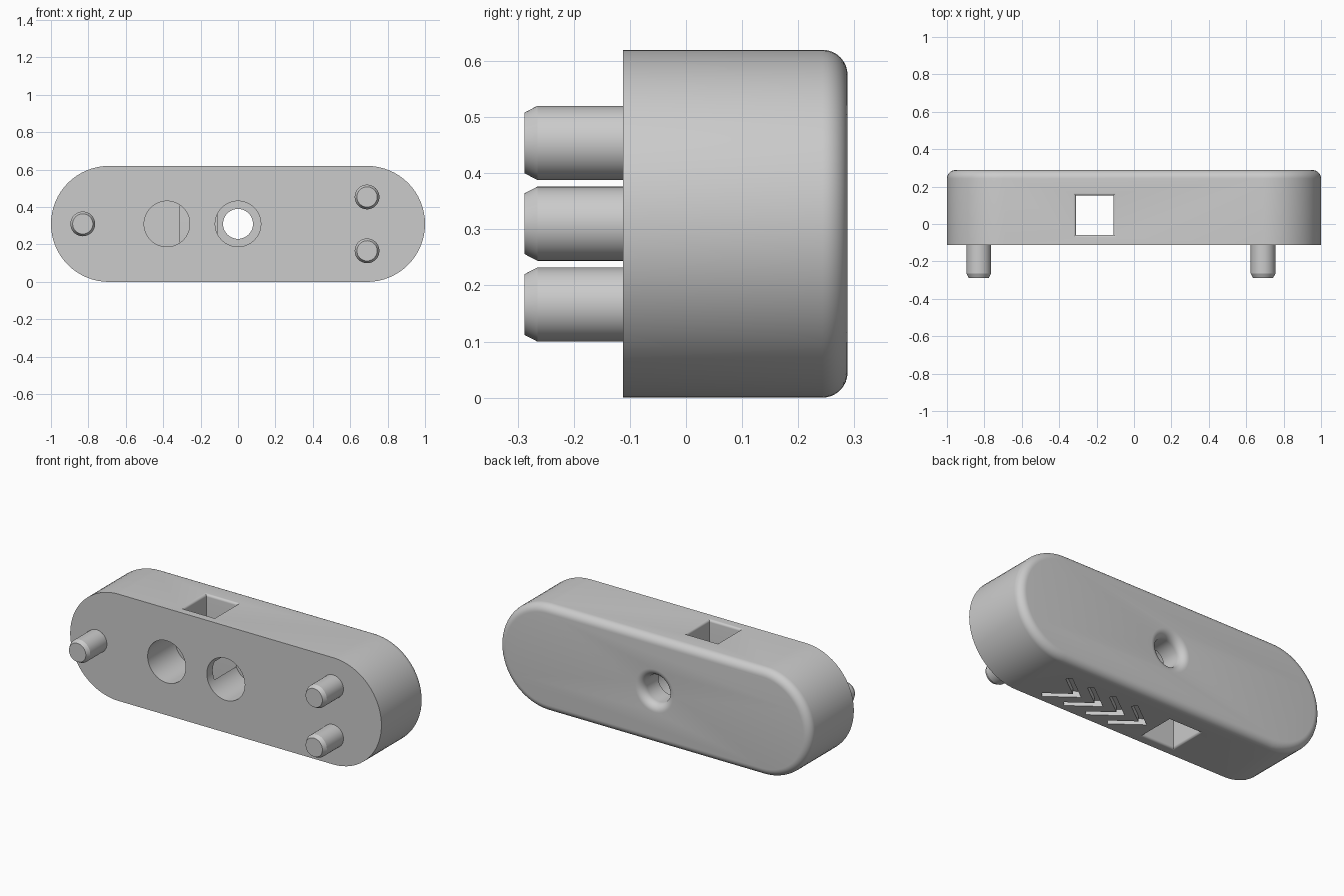
import bpy, bmesh, math

cube = bpy.data.objects.get("Cube")
if cube:
    bpy.data.objects.remove(cube, do_unlink=True)

FRONT, BACK = -0.112, 0.288
RADIUS, STRAIGHT = 0.31, 0.69
MID_Z = RADIUS

grey = bpy.data.materials.new("light grey plastic")
grey.use_nodes = True
GREY = (0.6, 0.6, 0.6, 1)
grey.diffuse_color = GREY
grey.node_tree.nodes["Principled BSDF"].inputs["Base Color"].default_value = GREY


def loft(name, rings):
    """Closed solid skinned through rings of equal point count."""
    bm = bmesh.new()
    loops = [[bm.verts.new(p) for p in ring] for ring in rings]
    n = len(loops[0])
    for a, b in zip(loops, loops[1:]):
        for i in range(n):
            j = (i + 1) % n
            bm.faces.new((a[i], a[j], b[j], b[i]))
    bm.faces.new(loops[0])
    bm.faces.new(loops[-1])
    bmesh.ops.recalc_face_normals(bm, faces=bm.faces)
    mesh = bpy.data.meshes.new(name)
    bm.to_mesh(mesh)
    bm.free()
    mesh.materials.append(grey)
    obj = bpy.data.objects.new(name, mesh)
    bpy.context.collection.objects.link(obj)
    return obj


def capsule(y, r, half, segments=32):
    """Rounded outline in the xz plane, with its ends at +-half."""
    ring = []
    for side in (1, -1):
        for i in range(segments + 1):
            a = math.pi * (i / segments - 0.5)
            ring.append((side * (half + r * math.cos(a)), y,
                         MID_Z + side * r * math.sin(a)))
    return ring


def circle(x, y, z, r, segments=64):
    return [(x + r * math.cos(t), y, z + r * math.sin(t))
            for t in (2 * math.pi * i / segments for i in range(segments))]


def lathe(name, x, z, profile):
    return loft(name, [circle(x, y, z, r) for y, r in profile])


def quarter(steps):
    return [math.pi / 2 * i / steps for i in range(steps + 1)]


def smooth(obj):
    bpy.ops.object.select_all(action='DESELECT')
    obj.select_set(True)
    bpy.context.view_layer.objects.active = obj
    bpy.ops.object.shade_smooth_by_angle(angle=math.radians(20))


def cut(target, cutter):
    mod = target.modifiers.new("cut", 'BOOLEAN')
    mod.operation, mod.solver, mod.object = 'DIFFERENCE', 'EXACT', cutter
    bpy.context.view_layer.update()
    graph = bpy.context.evaluated_depsgraph_get()
    mesh = bpy.data.meshes.new_from_object(target.evaluated_get(graph))
    target.modifiers.clear()
    target.data = mesh
    bpy.data.objects.remove(cutter, do_unlink=True)


# Body with a rounded rear edge
f = 0.045
body = loft("body", [capsule(FRONT, RADIUS, STRAIGHT)] +
            [capsule(BACK - f + f * math.sin(a), RADIUS - f + f * math.cos(a), STRAIGHT)
             for a in quarter(8)])

# Stepped through hole, flared at the rear
profile = [(FRONT - 0.05, 0.122), (0.14, 0.122), (0.14, 0.08)]
profile += [(BACK - f + f * math.sin(a), 0.08 + f - f * math.cos(a)) for a in quarter(8)]
profile.append((BACK + 0.05, 0.08 + f))
cut(body, lathe("stepped_hole", 0, MID_Z, profile))

# Blind round pocket
cut(body, lathe("pocket", -0.38, MID_Z, [(FRONT - 0.05, 0.122), (0.14, 0.122)]))


# Vertical square slot with softened lips
def rectangle(z, grow):
    cx, cy, hx, hy = -0.21, 0.047, 0.1 + grow, 0.105 + grow
    return [(cx + sx * hx, cy + sy * hy, z)
            for sx, sy in ((-1, -1), (1, -1), (1, 1), (-1, 1))]


lip, top = 0.014, 2 * RADIUS
lower = [(lip * (1 - math.sin(a)), lip * (1 - math.cos(a))) for a in quarter(6)]
lower = [(-0.05, lip)] + lower[::-1]
steps = lower + [(top - z, g) for z, g in lower[::-1]]
cut(body, loft("slot", [rectangle(z, g) for z, g in steps]))

# Row of engraved chevrons underneath
half_outline = [(0.055, 0), (0.18, 0.093), (0.16, 0.12), (0, 0)]
outline = half_outline + [(x, -y) for x, y in half_outline[2:0:-1]]
for i in range(4):
    tip = -0.05 + 0.145 * i
    cut(body, loft("chevron", [[(tip + x, 0.04 + y, z) for x, y in outline]
                               for z in (-0.02, 0.035)]))
smooth(body)

# Chamfered locating pins
for name, x, z in (("right_pin", -0.83, MID_Z),
                   ("left_upper_pin", 0.69, 0.454),
                   ("left_lower_pin", 0.69, 0.166)):
    smooth(lathe(name, x, z, [(FRONT + 0.01, 0.066), (-0.265, 0.066), (-0.288, 0.054)]))
